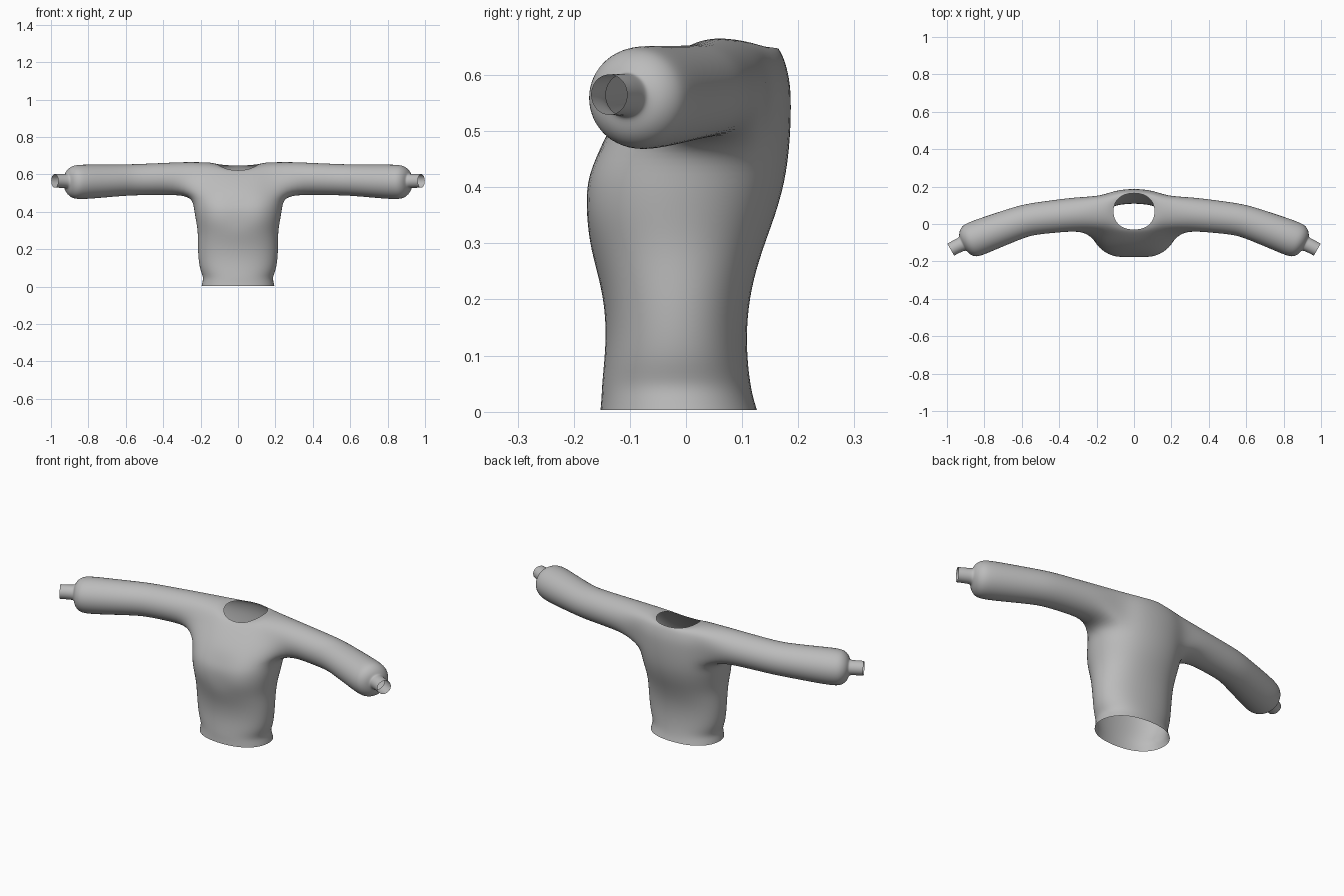
import bpy
import bmesh
from math import sin, cos, radians, pi

cube = bpy.data.objects.get("Cube")
if cube:
    bpy.data.objects.remove(cube, do_unlink=True)

fabric = bpy.data.materials.new("grey fabric")
fabric.use_nodes = True
grey = (0.5, 0.5, 0.5, 1)
fabric.diffuse_color = grey
fabric.node_tree.nodes["Principled BSDF"].inputs["Base Color"].default_value = grey

# Torso below the arms: height, half width, front y, back y
LOWER = [
    (0.003, .195, -.153, .127), (0.025, .19, -.151, .12), (0.05, .185, -.15, .115),
    (0.09, .203, -.146, .110), (0.15, .212, -.142, .108), (0.22, .215, -.15, .116),
    (0.29, .214, -.171, .137), (0.35, .224, -.19, .16), (0.41, .235, -.19, .177),
]
# Shoulder rows up to the neck: front z, side z, back z, half width, front y, back y
UPPER = [
    (.455, .465, .47, .242, -.172, .185), (.51, .53, .53, .24, -.135, .188),
    (.57, .60, .585, .235, -.085, .187), (.607, .667, .622, .19, -.048, .177),
    (.616, .665, .638, .145, -.036, .170), (.62, .655, .647, .11, -.03, .165),
]
# Sleeve sections: centre x, y, z, half depth, half height, yaw
SLEEVE = [
    (.29, .055, .578, .09, .088, -7), (.43, .04, .575, .087, .084, -8),
    (.56, .025, .571, .085, .083, -13), (.63, .003, .568, .087, .084, -20),
    (.76, -.045, .562, .092, .09, -21), (.855, -.082, .559, .096, .093, -22),
    (.887, -.094, .559, .088, .085, -23), (.908, -.102, .56, .065, .062, -25),
    (.914, -.105, .563, .043, .041, -27), (.922, -.108, .565, .038, .037, -28),
    (.95, -.121, .565, .037, .037, -29), (.98, -.137, .565, .037, .036, -30),
]

bm = bmesh.new()


def torso_row(zf, zs, zb, half, front, back):
    """Half ring from centre front to centre back, on the +x side."""
    row = []
    mid, depth = (front + back) / 2, (back - front) / 2 * 1.02
    for k in range(-4, 5):
        t = k * pi / 8
        s = sin(t)
        x = 0 if abs(k) == 4 else half * 1.02 * cos(t) ** 0.85
        y = mid + depth * abs(s) ** 0.95 * (1 if s > 0 else -1)
        if k == -4 and 0.3 < zf < 0.5:      # shallow dip at the chest centre
            y += 0.018
        z = zs + ((zb if s > 0 else zf) - zs) * s * s
        row.append(bm.verts.new((x, y, z)))
    return row


rows = [torso_row(z, z, z, half, f, b) for z, half, f, b in LOWER]
rows += [torso_row(*r) for r in UPPER]

# Torso faces, leaving the armhole open
arm = len(LOWER)
for j in range(len(rows) - 1):
    for k in range(8):
        if arm <= j < arm + 3 and 2 <= k < 6:
            continue
        bm.faces.new((rows[j][k], rows[j][k + 1], rows[j + 1][k + 1], rows[j + 1][k]))

# Armhole border: bottom, back, top, front
loop = rows[arm][2:7] + [rows[arm + 1][6], rows[arm + 2][6]]
loop += rows[arm + 3][2:7][::-1] + [rows[arm + 2][2], rows[arm + 1][2]]
n = len(loop)

# Sleeve and cuff grown out of the armhole
for cx, cy, cz, depth, height, yaw in SLEEVE:
    a = radians(yaw)
    ring = []
    for i in range(n):
        t = -pi / 2 + (i - 2) * 2 * pi / n
        u = depth * 1.034 * cos(t)
        ring.append(bm.verts.new((cx - u * sin(a), cy + u * cos(a),
                                  cz + height * 1.034 * sin(t))))
    for i in range(n):
        m = (i + 1) % n
        bm.faces.new((loop[i], loop[m], ring[m], ring[i]))
    loop = ring

bmesh.ops.recalc_face_normals(bm, faces=bm.faces[:])
for f in bm.faces:
    f.smooth = True
mesh = bpy.data.meshes.new("sweater")
bm.to_mesh(mesh)
bm.free()
mesh.materials.append(fabric)
sweater = bpy.data.objects.new("sweater", mesh)
bpy.context.collection.objects.link(sweater)

# Mirror to the other side, then round the surface
mirror = sweater.modifiers.new("mirror", 'MIRROR')
mirror.use_axis[0] = True
mirror.use_clip = True
subdiv = sweater.modifiers.new("smooth surface", 'SUBSURF')
subdiv.levels = 2
subdiv.render_levels = 2
